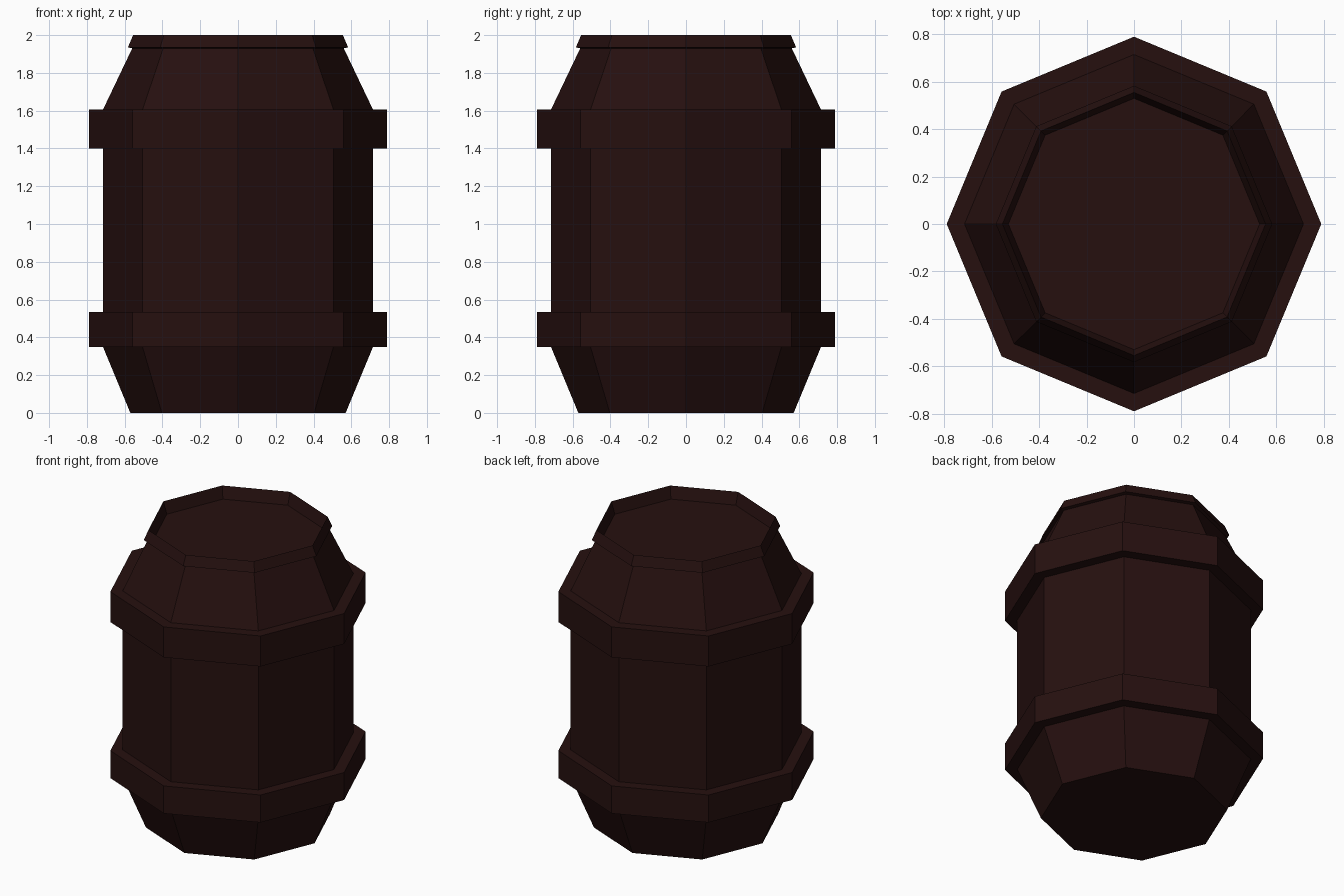
import bpy
import bmesh
from math import cos, sin, tau

default = bpy.data.objects.get("Cube")
if default:
    bpy.data.objects.remove(default, do_unlink=True)

SIDES = 8

wood = bpy.data.materials.new("dark_brown")
wood.use_nodes = True
colour = (0.019, 0.005, 0.0047, 1)
wood.diffuse_color = colour
bsdf = next(n for n in wood.node_tree.nodes if n.type == 'BSDF_PRINCIPLED')
bsdf.inputs["Base Color"].default_value = colour
bsdf.inputs["Roughness"].default_value = 0.9


def lathe(name, profile, closed=False):
    """Turn a (radius, height) profile into a flat-sided solid of revolution."""
    bm = bmesh.new()
    rings = [[bm.verts.new((r * cos(tau * i / SIDES), r * sin(tau * i / SIDES), z))
              for i in range(SIDES)] for r, z in profile]
    pairs = list(zip(rings, rings[1:]))
    if closed:
        pairs.append((rings[-1], rings[0]))
    for low, high in pairs:
        for i in range(SIDES):
            j = (i + 1) % SIDES
            bm.faces.new((low[i], low[j], high[j], high[i]))
    if not closed:
        bm.faces.new(rings[0][::-1])
        bm.faces.new(rings[-1])
    bmesh.ops.recalc_face_normals(bm, faces=bm.faces)
    mesh = bpy.data.meshes.new(name)
    bm.to_mesh(mesh)
    bm.free()
    mesh.materials.append(wood)
    obj = bpy.data.objects.new(name, mesh)
    bpy.context.collection.objects.link(obj)
    return obj


# Barrel body: tapered foot, straight staves, tapered shoulder, lip, sunken lid
lathe("barrel_body", [
    (0.57, 0.0), (0.715, 0.35), (0.715, 1.605), (0.56, 1.93),
    (0.583, 1.935), (0.555, 2.0), (0.53, 1.92),
])

# Raised hoops around the staves
for name, bottom, top in (("lower_hoop", 0.35, 0.535), ("upper_hoop", 1.4, 1.605)):
    lathe(name, [(0.7, bottom), (0.79, bottom), (0.79, top), (0.7, top)], closed=True)
